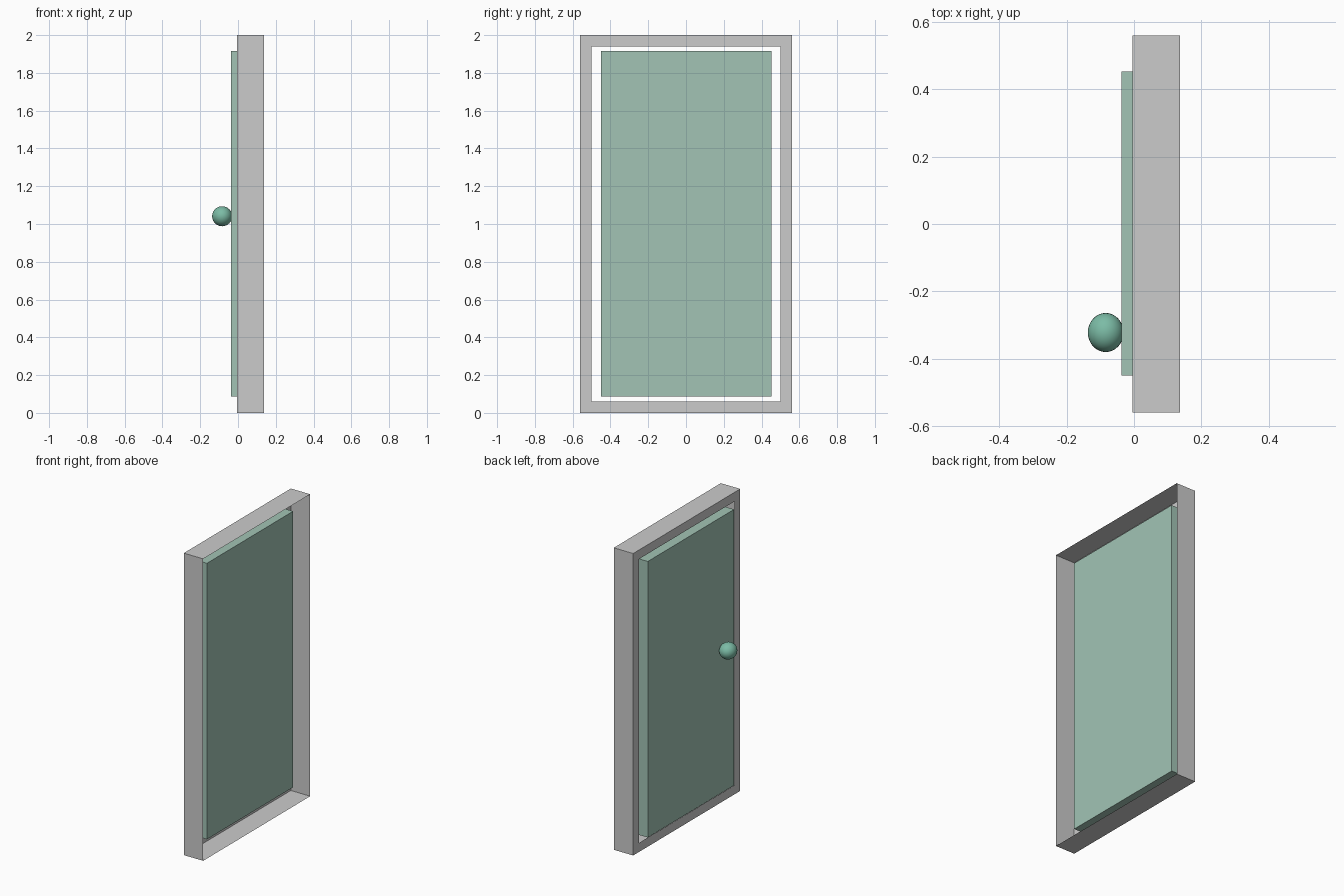
import bpy, bmesh
from math import radians
from mathutils import Matrix, Vector

if "Cube" in bpy.data.objects:
    bpy.data.objects.remove(bpy.data.objects["Cube"])


def colour(name, rgb):
    mat = bpy.data.materials.new(name)
    mat.diffuse_color = (*rgb, 1)
    mat.use_nodes = True
    mat.node_tree.nodes["Principled BSDF"].inputs["Base Color"].default_value = mat.diffuse_color
    return mat


def add_object(name, bm, mat=None):
    bmesh.ops.recalc_face_normals(bm, faces=bm.faces)
    mesh = bpy.data.meshes.new(name)
    bm.to_mesh(mesh)
    bm.free()
    obj = bpy.data.objects.new(name, mesh)
    bpy.context.collection.objects.link(obj)
    if mat:
        mesh.materials.append(mat)
    return obj


def ring(bm, x, half_width, bottom, top):
    corners = [(-half_width, bottom), (half_width, bottom),
               (half_width, top), (-half_width, top)]
    return [bm.verts.new((x, y, z)) for y, z in corners]


# Door frame: thin open shell, outer walls plus a flange on the knob side
bm = bmesh.new()
rings = [ring(bm, 0.137, 0.56, 0, 2),
         ring(bm, -0.005, 0.56, 0, 2),
         ring(bm, -0.005, 0.50, 0.06, 1.94)]
for a, b in zip(rings, rings[1:]):
    for i in range(4):
        j = (i + 1) % 4
        bm.faces.new((a[i], a[j], b[j], b[i]))
add_object("door_frame", bm)

# Door panel: floats in the opening, standing proud of the flange
lo, hi = Vector((-0.037, -0.45, 0.087)), Vector((0.087, 0.453, 1.915))
bm = bmesh.new()
bmesh.ops.create_cube(bm, size=1, matrix=Matrix.Translation((lo + hi) / 2)
                      @ Matrix.Diagonal((*(hi - lo), 1)))
add_object("door_panel", bm, colour("door_green", (0.36, 0.55, 0.46)))

# Door knob: slightly wide smooth ball touching the panel
bm = bmesh.new()
bmesh.ops.create_uvsphere(bm, u_segments=32, v_segments=16, radius=1,
                          matrix=Matrix.Translation((-0.084, -0.322, 1.041))
                          @ Matrix.Diagonal((0.053, 0.058, 0.053, 1)))
knob = add_object("door_knob", bm, colour("knob_green", (0.2, 0.5, 0.38)))
bpy.context.view_layer.objects.active = knob
knob.select_set(True)
bpy.ops.object.shade_smooth_by_angle(angle=radians(40))
